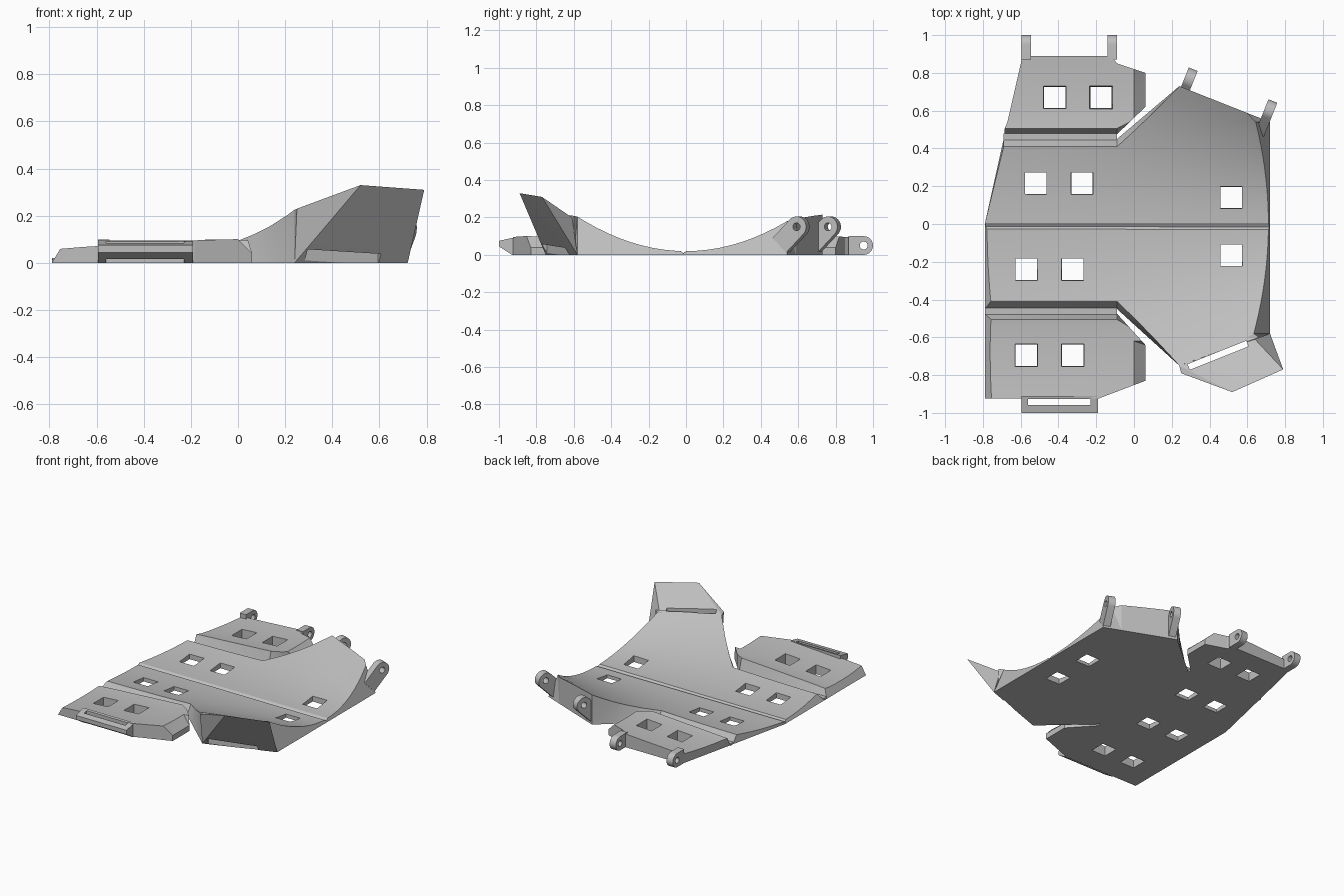
import bpy, bmesh, math
from mathutils import Vector, Matrix

cube = bpy.data.objects.get("Cube")
if cube:
    bpy.data.objects.remove(cube, do_unlink=True)

grey = bpy.data.materials.new("plain_grey")
grey.use_nodes = True
grey.diffuse_color = (0.52, 0.52, 0.52, 1)
grey.node_tree.nodes["Principled BSDF"].inputs["Base Color"].default_value = (0.52, 0.52, 0.52, 1)


def finish(name, bm, material=True):
    bmesh.ops.recalc_face_normals(bm, faces=bm.faces[:])
    mesh = bpy.data.meshes.new(name)
    bm.to_mesh(mesh)
    bm.free()
    obj = bpy.data.objects.new(name, mesh)
    bpy.context.collection.objects.link(obj)
    if material:
        mesh.materials.append(grey)
    return obj


def prism(points, low=0.0, high=1.0):
    """Closed prism over an outline in the xy plane."""
    bm = bmesh.new()
    a = [bm.verts.new((x, y, low)) for x, y in points]
    b = [bm.verts.new((x, y, high)) for x, y in points]
    bm.faces.new(a[::-1])
    bm.faces.new(b)
    for i in range(len(a)):
        j = (i + 1) % len(a)
        bm.faces.new((a[i], a[j], b[j], b[i]))
    return bm


def panel(name, outline, shape, xs, ys):
    """Prism cut into a grid, its top vertices moved onto a curved surface."""
    bm = prism(outline)
    planes = [((x, 0, 0), (1, 0, 0)) for x in xs] + [((0, y, 0), (0, 1, 0)) for y in ys]
    for co, no in planes:
        bmesh.ops.bisect_plane(bm, geom=bm.verts[:] + bm.edges[:] + bm.faces[:],
                               plane_co=co, plane_no=no, dist=1e-5)
    for v in bm.verts:
        if v.co.z > 0.5:
            v.co = shape(v.co.x, v.co.y)
    bmesh.ops.triangulate(bm, faces=bm.faces[:])
    return finish(name, bm)


def cut(obj, cutter):
    mod = obj.modifiers.new("cut", 'BOOLEAN')
    mod.operation, mod.solver, mod.object = 'DIFFERENCE', 'EXACT', cutter
    deps = bpy.context.evaluated_depsgraph_get()
    mesh = bpy.data.meshes.new_from_object(obj.evaluated_get(deps))
    obj.modifiers.clear()
    obj.data = mesh


# Body surfaces
def centre_shape(x, y):
    fade = min(1, max(0, (0.24 - x) / 0.33))
    groove = abs(y + 0.015) < 0.001
    top_y = y * (1 - 0.09 * fade)
    z = 0.02 + (0.3 + 0.24 * x + 0.145 * x * x) * top_y ** 2
    if groove:
        z = 0.008
    if x > 0.719:
        x -= 0.42 * z
    elif x < -0.789 and y < 0:
        x += 0.6 * z
    return Vector((x, top_y, z))


def flap_shape(x, y):
    side = math.copysign(1, y)
    z = 0.095 + 0.06 * x + 0.2 * (abs(y) - 0.68) ** 2
    if x > 0.059:
        z = 0.04
    if abs(y) < 0.476:
        y += side * 0.03
    if x < -0.789:
        x += 0.6 * z
    return Vector((x, y, z))


columns = [-0.72 + 0.12 * i for i in range(12)]
rows = [0.06 * i for i in range(-12, 13) if i] + [0.005, -0.015, -0.03]
centre = panel("centre_panel", [
    (-0.79, -0.45), (-0.09, -0.45), (0.24, -0.75), (0.72, -0.58), (0.72, 0.54),
    (0.24, 0.73), (-0.09, 0.45), (-0.69, 0.45), (-0.79, 0)], centre_shape, columns, rows)
flap_columns = [-0.66, -0.5, -0.34, -0.18, 0]
front = panel("front_flap", [
    (-0.79, -0.475), (-0.79, -0.925), (-0.19, -0.925), (0.06, -0.83), (0.06, -0.64),
    (-0.09, -0.475)], flap_shape, flap_columns, [-0.86, -0.78, -0.7, -0.62, -0.54])
back = panel("back_flap", [
    (-0.685, 0.475), (-0.09, 0.475), (0.06, 0.62), (0.06, 0.8), (-0.09, 0.85),
    (-0.12, 0.89), (-0.59, 0.89)], flap_shape, flap_columns, [0.54, 0.62, 0.7, 0.78, 0.85])

# Thin flexible hinges under the grooves
for name, side, left in (("front_hinge", -1, -0.79), ("back_hinge", 1, -0.69)):
    finish(name, prism([(left, side * 0.445), (-0.09, side * 0.445),
                        (-0.09, side * 0.48), (left, side * 0.48)], 0, 0.014))

# Raised wing leaning out over the front right corner
bm = bmesh.new()
for co in ((0.24, -0.75, 0), (0.72, -0.58, 0), (0.24, -0.75, 0.225), (0.64, -0.61, 0.2),
           (0.25, -0.79, 0.23), (0.52, -0.89, 0.33), (0.79, -0.77, 0.31)):
    bm.verts.new(co)
bmesh.ops.convex_hull(bm, input=bm.verts[:])
wing = finish("raised_wing", bm)

# Strap bracket on the front flap
bm = prism([(-0.91, 0), (-0.93, 0), (-1, 0.045), (-1, 0.075), (-0.91, 0.095)], -0.595, -0.19)
bm.transform(Matrix(((0, 0, 1, 0), (1, 0, 0, 0), (0, 1, 0, 0), (0, 0, 0, 1))))
bracket = finish("strap_bracket", bm)

# Square openings and strap slots
bm = bmesh.new()
squares = [(-0.42, 0.67), (-0.175, 0.67), (-0.52, 0.215), (-0.275, 0.215), (0.515, 0.14),
           (0.515, -0.165), (-0.57, -0.24), (-0.325, -0.24), (-0.57, -0.695), (-0.325, -0.695)]
for x, y in squares:
    bmesh.ops.create_cone(bm, cap_ends=True, segments=4, radius1=0.075, radius2=0.093, depth=0.3,
                          matrix=Matrix.Translation((x, y, 0.07)) @ Matrix.Rotation(math.pi / 4, 4, 'Z'))
for x, y, length, width, angle in ((0.445, -0.695, 0.335, 0.032, 0.38),
                                   (-0.395, -0.942, 0.33, 0.03, 0)):
    bmesh.ops.create_cube(bm, size=1, matrix=Matrix.Translation((x, y, 0.2)) @
                          Matrix.Rotation(angle, 4, 'Z') @ Matrix.Diagonal((length, width, 0.8, 1)))
cutter = finish("opening_cutter", bm, False)
cutter.hide_render = True
for part in (centre, front, back, wing, bracket):
    cut(part, cutter)
bpy.data.objects.remove(cutter, do_unlink=True)


# Lugs with pin holes
def lug(name, x, y, z, radius, tilt, tail, turn):
    arc = [tilt - math.pi / 2 + math.pi * i / 16 for i in range(17)]
    pts = [(radius * math.cos(a), radius * math.sin(a)) for a in arc]
    back_off = (-tail * math.cos(tilt), -tail * math.sin(tilt))
    pts += [(p[0] + back_off[0], p[1] + back_off[1]) for p in (pts[-1], pts[0])]
    place = (Matrix.Translation((x, y, z)) @ Matrix.Rotation(turn, 4, 'Z') @
             Matrix(((0, 0, 1, 0), (1, 0, 0, 0), (0, 1, 0, 0), (0, 0, 0, 1))))
    bm = prism(pts, -0.025, 0.025)
    bm.transform(place)
    obj = finish(name, bm)
    hole = bmesh.new()
    bmesh.ops.create_cone(hole, cap_ends=True, segments=20, radius1=0.021, radius2=0.021,
                          depth=0.2, matrix=place)
    pin = finish("pin_cutter", hole, False)
    cut(obj, pin)
    bpy.data.objects.remove(pin, do_unlink=True)


lug("back_lug_right", -0.57, 0.95, 0.05, 0.05, 0, 0.08, 0)
lug("back_lug_left", -0.115, 0.95, 0.05, 0.05, 0, 0.08, 0)
lug("side_lug_right", 0.293, 0.768, 0.15, 0.055, math.pi / 4, 0.14, -0.38)
lug("side_lug_left", 0.715, 0.6, 0.15, 0.055, math.pi / 4, 0.14, -0.38)

# Smooth shading with sharp edges kept
bpy.ops.object.select_all(action='DESELECT')
for obj in bpy.context.scene.objects:
    if obj.type == 'MESH' and obj.data.materials and obj.data.materials[0] == grey:
        obj.select_set(True)
        bpy.context.view_layer.objects.active = obj
bpy.ops.object.shade_smooth_by_angle(angle=math.radians(25))
